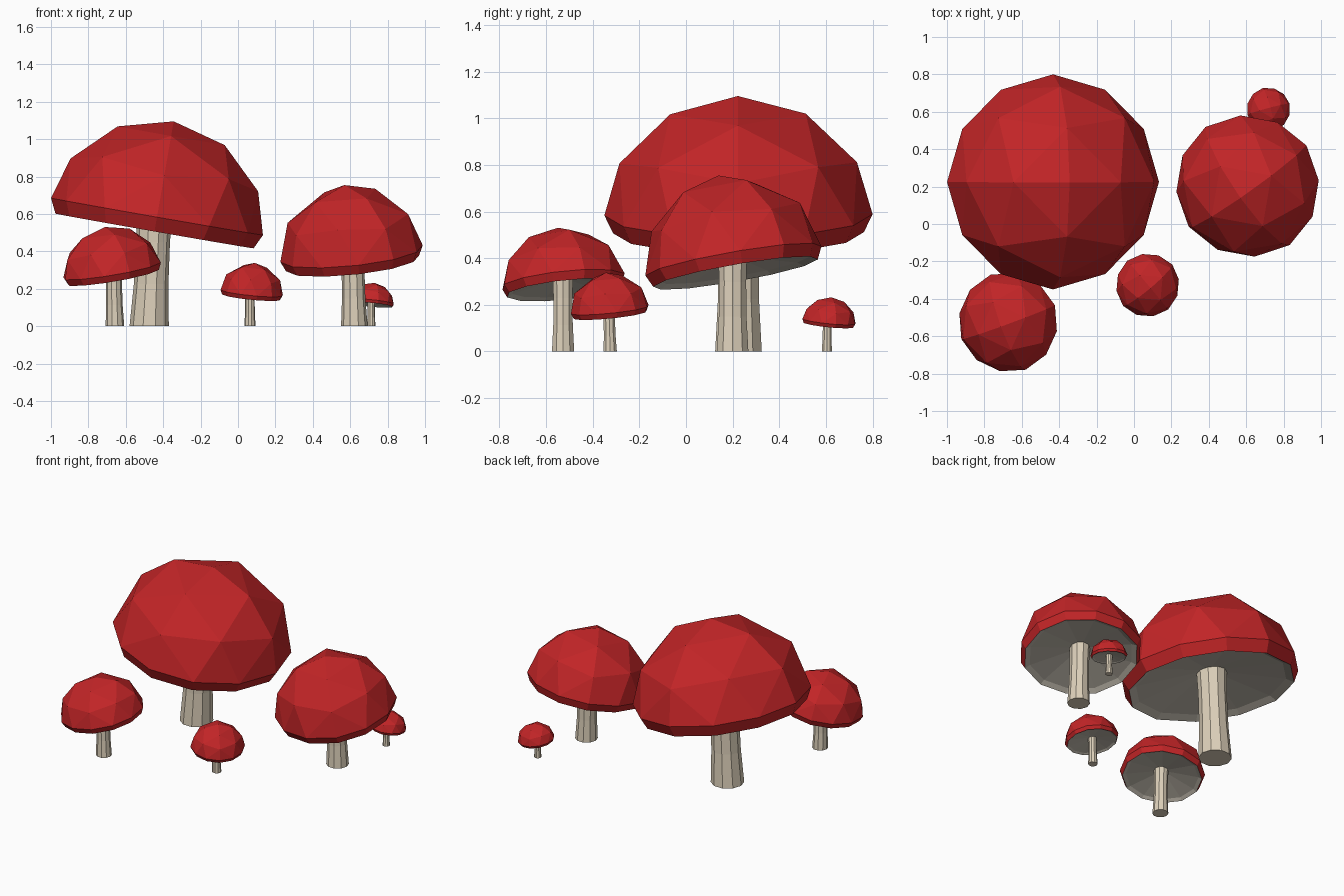
import bpy, bmesh, math
from mathutils import Vector, Matrix

if "Cube" in bpy.data.objects:
    bpy.data.objects.remove(bpy.data.objects["Cube"])


def material(name, rgb):
    m = bpy.data.materials.new(name)
    m.diffuse_color = (*rgb, 1)
    m.use_nodes = True
    m.node_tree.nodes["Principled BSDF"].inputs["Base Color"].default_value = m.diffuse_color
    return m


RED = material("cap red", (0.54, 0.018, 0.02))
GILL = material("gill grey", (0.52, 0.48, 0.41))
STEM = material("stem cream", (0.72, 0.63, 0.49))


def finish(bm, name, mats):
    bmesh.ops.recalc_face_normals(bm, faces=bm.faces[:])
    me = bpy.data.meshes.new(name)
    bm.to_mesh(me)
    bm.free()
    for m in mats:
        me.materials.append(m)
    ob = bpy.data.objects.new(name, me)
    bpy.context.collection.objects.link(ob)
    return ob


def dome_points():
    """Unit half-sphere points from an octahedron split in three per edge."""
    wxy, wz = (0, 0.5, 0.87, 1), (0, 0.43, 0.84, 1)
    pts = {}
    for i in range(4):
        for j in range(4 - i):
            k = 3 - i - j
            for sx in (1, -1):
                for sy in (1, -1):
                    p = Vector((sx * wxy[i], sy * wxy[j], wz[k])).normalized()
                    p *= 1.0 if 3 in (i, j, k) else 0.988
                    pts[tuple(round(c, 4) for c in p)] = p
    return list(pts.values())


def add_cap(name, centre, radius, height, slope, spin):
    bm = bmesh.new()
    pts = dome_points()
    rim = sorted((p for p in pts if abs(p.z) < 1e-4),
                 key=lambda p: math.atan2(p.y, p.x))
    # faceted dome with a narrow lip turned in below the widest ring
    for p in pts:
        bm.verts.new((p.x * radius, p.y * radius, p.z * height))
    lip = [bm.verts.new((p.x * radius * 0.935, p.y * radius * 0.935, -0.136 * radius))
           for p in rim]
    bmesh.ops.convex_hull(bm, input=bm.verts[:])
    low = set(lip)
    bmesh.ops.delete(bm, geom=[f for f in bm.faces if all(v in low for v in f.verts)],
                     context='FACES_ONLY')
    wires = [e for e in bm.edges if not e.link_faces]
    bmesh.ops.delete(bm, geom=wires, context='EDGES')
    # hollow grey underside
    inner = [bm.verts.new((p.x * radius * 0.85, p.y * radius * 0.85, -0.09 * radius))
             for p in rim]
    mid = bm.verts.new((0, 0, 0.06 * radius))
    n = len(rim)
    for a in range(n):
        b = (a + 1) % n
        for vs in ((lip[a], lip[b], inner[b], inner[a]), (inner[a], inner[b], mid)):
            bm.faces.new(vs).material_index = 1
    # spin, then tip so that the rim plane has the given slopes along x and y
    axis = Vector((-slope[0], -slope[1], 1)).normalized()
    tip = Vector((0, 0, 1)).rotation_difference(axis).to_matrix()
    turn = tip @ Matrix.Rotation(math.radians(spin), 3, 'Z')
    bmesh.ops.transform(bm, matrix=Matrix.Translation(centre) @ turn.to_4x4(),
                        verts=bm.verts[:])
    finish(bm, name, [RED, GILL])


def add_stem(name, base, top, radius, sides=10):
    """Slightly waisted stem from base to top."""
    bm = bmesh.new()
    a, b = Vector(base), Vector(top)
    rings = []
    for t, r in ((0, 1.0), (0.35, 0.88), (0.7, 0.86), (1, 0.92)):
        c = a.lerp(b, t)
        rings.append([bm.verts.new((c.x + radius * r * math.cos(2 * math.pi * s / sides),
                                    c.y + radius * r * math.sin(2 * math.pi * s / sides),
                                    c.z)) for s in range(sides)])
    for r0, r1 in zip(rings, rings[1:]):
        for s in range(sides):
            q = (s + 1) % sides
            bm.faces.new((r0[s], r0[q], r1[q], r1[s]))
    bm.faces.new(rings[0])
    bm.faces.new(rings[-1])
    finish(bm, name, [STEM])


# name, cap centre, radius, height, rim slope, spin, stem foot, stem top xy, stem radius
MUSHROOMS = [
    ("giant", (-0.433, 0.225, 0.586), 0.575, 0.517, (-0.175, 0.005), 0,
     (-0.475, 0.225), (-0.445, 0.225), 0.105),
    ("large", (0.607, 0.203, 0.388), 0.389, 0.374, (0.104, 0.175), 35,
     (0.622, 0.200), (0.612, 0.200), 0.071),
    ("medium", (-0.673, -0.525, 0.300), 0.271, 0.235, (0.17, 0.105), 20,
     (-0.658, -0.527), (-0.666, -0.528), 0.050),
    ("small", (0.073, -0.327, 0.180), 0.172, 0.160, (-0.10, 0.10), 40,
     (0.064, -0.325), (0.063, -0.331), 0.030),
    ("tiny", (0.719, 0.613, 0.130), 0.118, 0.103, (-0.10, -0.10), 15,
     (0.712, 0.604), (0.712, 0.606), 0.023),
]

for name, centre, rad, high, slope, spin, foot, head, srad in MUSHROOMS:
    add_cap(name + "_mushroom_cap", centre, rad, high, slope, spin)
    add_stem(name + "_mushroom_stem", (*foot, 0), (*head, centre[2] + 0.1 * rad), srad)
